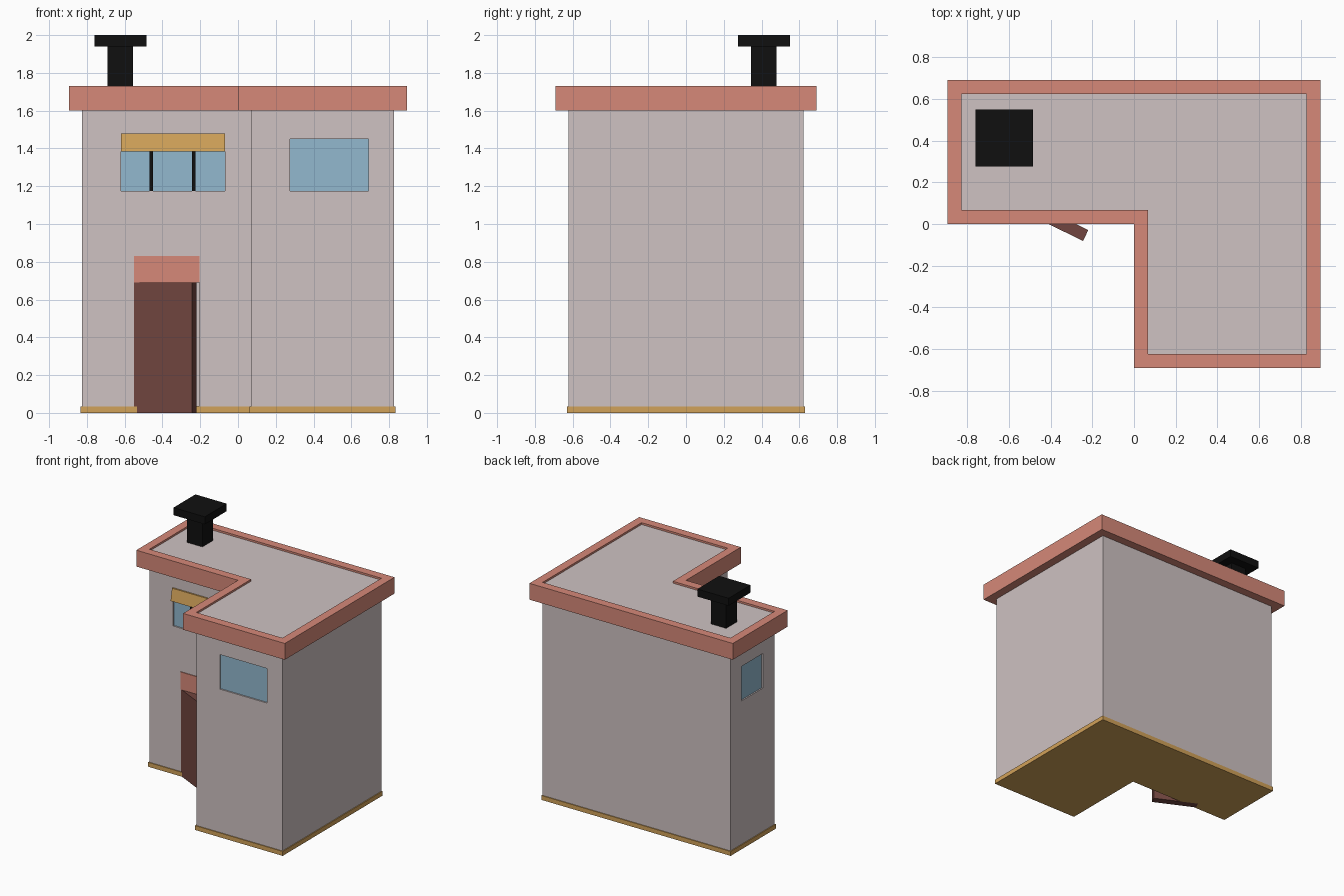
import bpy, bmesh, math
from mathutils import Vector

if "Cube" in bpy.data.objects:
    bpy.data.objects.remove(bpy.data.objects["Cube"])


def material(name, rgb):
    m = bpy.data.materials.new(name)
    m.diffuse_color = (*rgb, 1)
    m.use_nodes = True
    m.node_tree.nodes["Principled BSDF"].inputs["Base Color"].default_value = m.diffuse_color
    return m


WALL = material("plaster", (0.62, 0.54, 0.54))
SALMON = material("salmon", (0.67, 0.25, 0.19))
OCHRE = material("ochre", (0.64, 0.36, 0.10))
GLASS = material("glass", (0.29, 0.48, 0.62))
BROWN = material("door brown", (0.165, 0.06, 0.05))
BLACK = material("black", (0.005, 0.005, 0.005))


def finish(name, bm, mat):
    bmesh.ops.recalc_face_normals(bm, faces=bm.faces[:])
    mesh = bpy.data.meshes.new(name)
    bm.to_mesh(mesh)
    bm.free()
    obj = bpy.data.objects.new(name, mesh)
    bpy.context.collection.objects.link(obj)
    if mat:
        mesh.materials.append(mat)
    return obj


def extrude(name, points, direction, mat):
    """Solid made by pushing a flat outline along a direction."""
    bm = bmesh.new()
    face = bm.faces.new([bm.verts.new(p) for p in points])
    ext = bmesh.ops.extrude_face_region(bm, geom=[face])
    verts = [v for v in ext["geom"] if isinstance(v, bmesh.types.BMVert)]
    bmesh.ops.translate(bm, verts=verts, vec=Vector(direction))
    if not any(f.is_valid and len(f.verts) == len(points) and
               all(v.co in [Vector(p) for p in points] for v in f.verts) for f in bm.faces):
        bm.faces.new([v for v in bm.verts if v not in verts])
    return finish(name, bm, mat)


def box(name, x, y, z, mat=None):
    pts = [(x[0], y[0], z[0]), (x[1], y[0], z[0]), (x[1], y[1], z[0]), (x[0], y[1], z[0])]
    return extrude(name, pts, (0, 0, z[1] - z[0]), mat)


def l_outline(inset, z):
    """L-shaped house plan, shrunk inward by inset."""
    i = inset
    return [(-0.895 + i, i, z), (i, i, z), (i, -0.69 + i, z),
            (0.895 - i, -0.69 + i, z), (0.895 - i, 0.69 - i, z), (-0.895 + i, 0.69 - i, z)]


def roof_rim(inset, z0, z1):
    """Closed ring between the outer and inner plan outlines."""
    bm = bmesh.new()
    loops = [[bm.verts.new(p) for p in l_outline(i, z)]
             for i, z in ((0, z0), (0, z1), (inset, z1), (inset, z0))]
    for a, b in zip(loops, loops[1:] + loops[:1]):
        for k in range(6):
            n = (k + 1) % 6
            bm.faces.new((a[k], a[n], b[n], b[k]))
    return finish("roof_rim", bm, SALMON)


# Main shell, its top forming the sunken roof deck
walls = extrude("walls", l_outline(0.068, 0.01), (0, 0, 1.705), WALL)
roof_rim(0.068, 1.60, 1.73)
extrude("base_trim", l_outline(0.061, 0), (0, 0, 0.035), OCHRE)

# Recesses for windows and doorway
F, R, L = 0.068, -0.622, -0.827
openings = [
    ("left_front_window", (-0.62, -0.07), (F - 0.05, F + 0.015), (1.175, 1.48)),
    ("right_front_window", (0.275, 0.69), (R - 0.05, R + 0.015), (1.175, 1.45)),
    ("side_window", (L - 0.05, L + 0.015), (0.215, 0.485), (1.175, 1.45)),
    ("doorway", (-0.55, -0.205), (F - 0.05, F + 0.06), (0.036, 0.69)),
]
for name, x, y, z in openings:
    cutter = box(name + "_cutter", x, y, z)
    cutter.hide_render = True
    cutter.hide_set(True)
    mod = walls.modifiers.new(name, 'BOOLEAN')
    mod.operation = 'DIFFERENCE'
    mod.solver = 'EXACT'
    mod.object = cutter
bpy.context.view_layer.objects.active = walls
walls.select_set(True)
for name, *_ in openings:
    bpy.ops.object.modifier_apply(modifier=name)
for name, *_ in openings:
    bpy.data.objects.remove(bpy.data.objects[name + "_cutter"])

# Glass panes
box("left_front_glass", (-0.62, -0.07), (F + 0.011, F + 0.016), (1.175, 1.48), GLASS)
box("right_front_glass", (0.275, 0.69), (R + 0.011, R + 0.016), (1.175, 1.45), GLASS)
box("side_glass", (L + 0.011, L + 0.016), (0.215, 0.485), (1.175, 1.45), GLASS)

# Window bars and slanted awning
for i, x in enumerate((-0.46, -0.235)):
    box(f"window_bar_{i + 1}", (x - 0.009, x + 0.009), (F - 0.003, F + 0.012), (1.175, 1.40), BLACK)
extrude("awning", [(-0.62, F + 0.012, 1.385), (-0.62, F - 0.03, 1.385),
                   (-0.62, F - 0.012, 1.48), (-0.62, F + 0.012, 1.48)], (0.55, 0, 0), OCHRE)

# Door left ajar, with the lintel above
a = math.radians(-26)
along = Vector((math.cos(a), math.sin(a), 0)) * 0.34
thick = Vector((-math.sin(a), math.cos(a), 0)) * 0.058
hinge = Vector((-0.55, F, 0))
extrude("door", [hinge, hinge + along, hinge + along + thick, hinge + thick], (0, 0, 0.69), BROWN)
box("door_lintel", (-0.55, -0.205), (F - 0.006, F + 0.02), (0.69, 0.83), SALMON)

# Chimney
box("chimney_stack", (-0.69, -0.555), (0.345, 0.48), (1.70, 1.94), BLACK)
box("chimney_cap", (-0.76, -0.485), (0.275, 0.55), (1.94, 2.0), BLACK)
